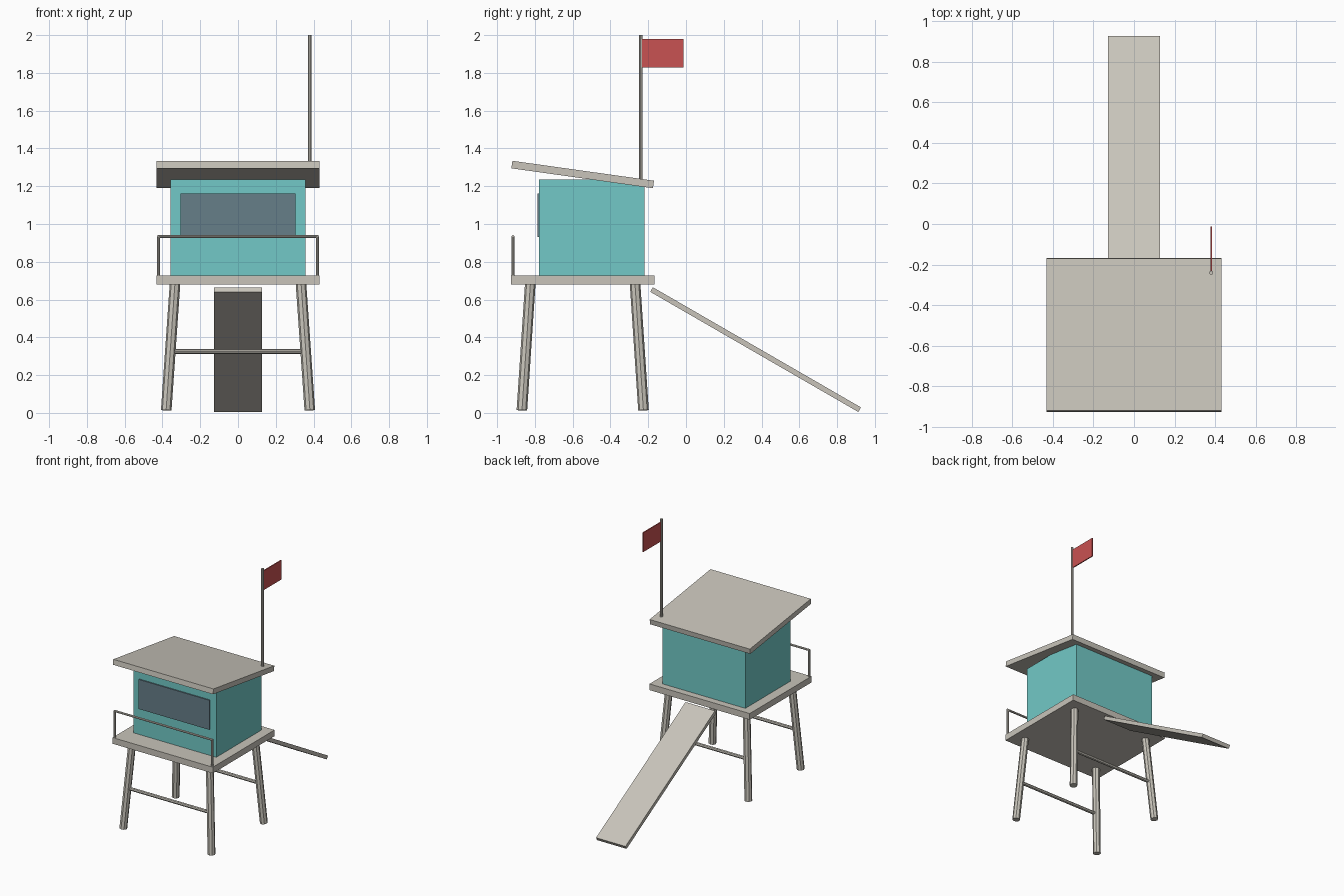
import bpy, math
from mathutils import Vector

cube = bpy.data.objects.get("Cube")
if cube:
    bpy.data.objects.remove(cube, do_unlink=True)


def srgb(c):
    c /= 255
    return c / 12.92 if c < 0.04045 else ((c + 0.055) / 1.055) ** 2.4


def material(name, r, g, b):
    m = bpy.data.materials.new(name)
    m.use_nodes = True
    col = (srgb(r), srgb(g), srgb(b), 1)
    m.diffuse_color = col
    m.node_tree.nodes["Principled BSDF"].inputs["Base Color"].default_value = col
    return m


wood = material("weathered wood", 200, 196, 186)
teal = material("teal paint", 114, 201, 199)
glass = material("slate glass", 102, 126, 137)
red = material("red cloth", 201, 82, 82)


def box(name, center, size, mat, tilt=0):
    """Box tilted around the x axis by an angle in degrees."""
    bpy.ops.mesh.primitive_cube_add(size=1, location=center)
    o = bpy.context.object
    o.name = name
    o.scale = size
    bpy.ops.object.transform_apply(location=False, rotation=False, scale=True)
    o.rotation_euler.x = math.radians(tilt)
    o.data.materials.append(mat)
    return o


def rod(name, a, b, radius, mat, sides=8):
    """Faceted rod between two points."""
    a, b = Vector(a), Vector(b)
    bpy.ops.mesh.primitive_cylinder_add(vertices=sides, radius=radius,
                                        depth=(b - a).length, location=(a + b) / 2)
    o = bpy.context.object
    o.name = name
    o.rotation_euler = (b - a).to_track_quat('Z', 'Y').to_euler()
    o.data.materials.append(mat)
    return o


MID = -0.547  # middle of the hut along y

# Deck, hut, window and sloping roof
box("deck", (0, MID, 0.704), (0.864, 0.76, 0.048), wood)
box("hut", (0, -0.499, 0.982), (0.714, 0.556, 0.508), teal)
box("window", (0, -0.782, 1.046), (0.61, 0.009, 0.23), glass)
box("roof", (0, MID, 1.262), (0.864, 0.757, 0.04), wood, -8)

# Splayed legs with a cross brace at front and back
for end, s in (("front", -1), ("back", 1)):
    for side, t in (("right", -1), ("left", 1)):
        rod(end + "_" + side + "_leg", (t * 0.38, MID + s * 0.322, 0.014),
            (t * 0.333, MID + s * 0.277, 0.69), 0.028, wood)
    y = MID + s * 0.301
    rod(end + "_brace", (-0.357, y, 0.325), (0.357, y, 0.325), 0.013, wood)

# Front railing
for side, t in (("right", -1), ("left", 1)):
    rod(side + "_rail_post", (t * 0.42, -0.916, 0.72), (t * 0.42, -0.916, 0.934), 0.008, wood)
rod("top_rail", (-0.425, -0.916, 0.934), (0.425, -0.916, 0.934), 0.008, wood)

# Ramp down from the back of the deck
box("ramp", (0, 0.3685, 0.335), (0.254, 1.272, 0.028), wood, -30)

# Flag on its pole
rod("flagpole", (0.38, -0.24, 1.215), (0.38, -0.24, 2.0), 0.01, wood)
box("flag", (0.38, -0.125, 1.904), (0.008, 0.225, 0.15), red)
